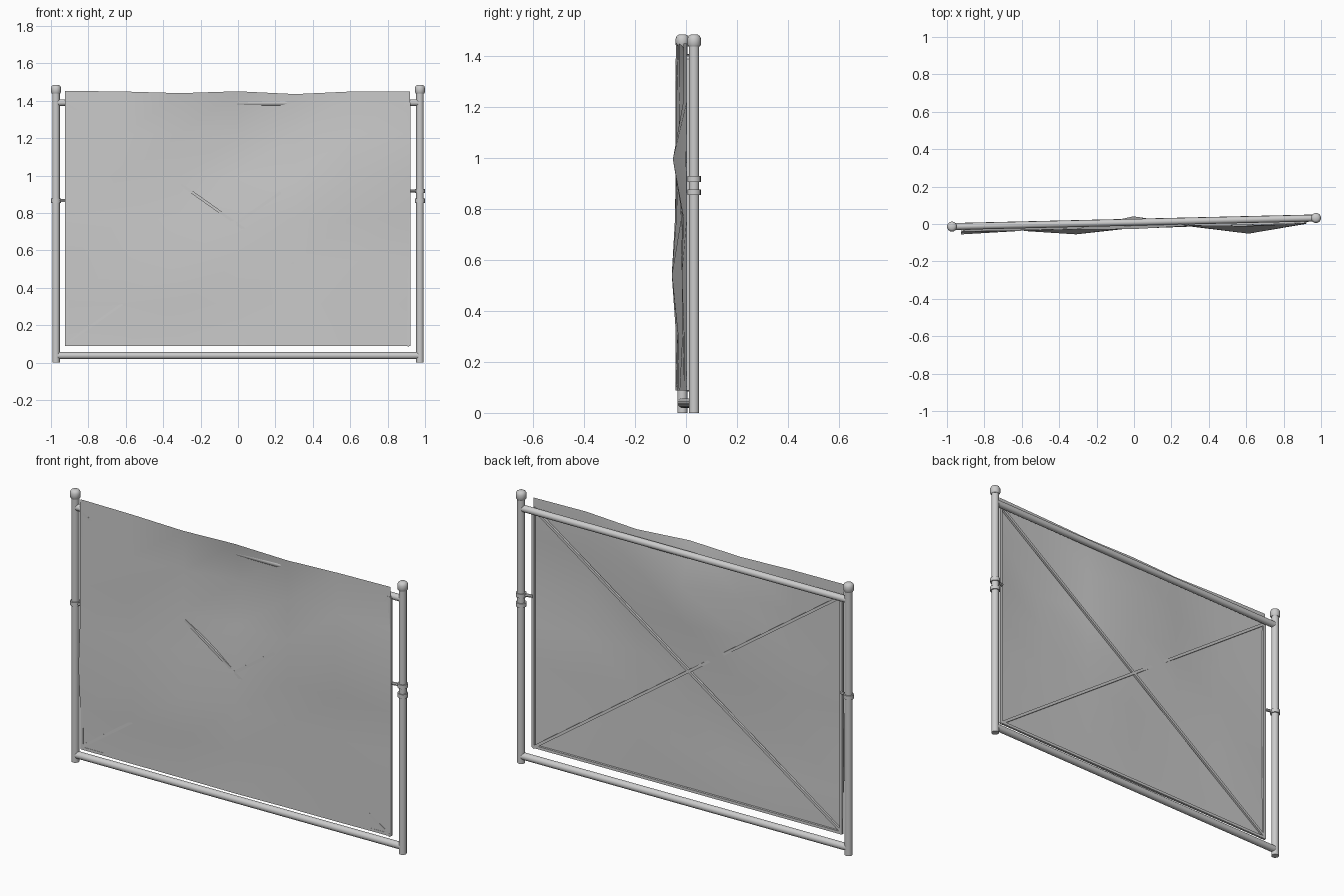
import bpy, bmesh
from mathutils import Vector

if "Cube" in bpy.data.objects:
    bpy.data.objects.remove(bpy.data.objects["Cube"])

FRAME = -0.022   # the inner frame sits a little in front of the posts


def P(x, d, z):
    """Point on the slightly turned panel plane; d is the offset towards the back."""
    return Vector((x, 0.009 + 0.0236 * x + d, z))


def finish(name, bm, angle=0.7):
    me = bpy.data.meshes.new(name)
    bm.to_mesh(me)
    bm.free()
    ob = bpy.data.objects.new(name, me)
    bpy.context.collection.objects.link(ob)
    bpy.ops.object.select_all(action='DESELECT')
    ob.select_set(True)
    bpy.context.view_layer.objects.active = ob
    bpy.ops.object.shade_smooth_by_angle(angle=angle)
    return ob


def tube(name, a, b, r, sides=16):
    bm = bmesh.new()
    v = b - a
    m = v.to_track_quat('Z', 'Y').to_matrix().to_4x4()
    m.translation = (a + b) / 2
    bmesh.ops.create_cone(bm, cap_ends=True, segments=sides, radius1=r, radius2=r,
                          depth=v.length, matrix=m)
    return finish(name, bm)


def bar(name, a, b, width=0.015, depth=0.012):
    """Flat bar between two points in the panel plane."""
    side = (b - a).cross(Vector((0, 1, 0))).normalized() * width / 2
    back = Vector((0, depth / 2, 0))
    bm = bmesh.new()
    ends = [[bm.verts.new(p + side * s + back * t)
             for s, t in ((-1, -1), (1, -1), (1, 1), (-1, 1))] for p in (a, b)]
    for e in ends:
        bm.faces.new(e)
    for i in range(4):
        k = (i + 1) % 4
        bm.faces.new((ends[0][i], ends[0][k], ends[1][k], ends[1][i]))
    bmesh.ops.recalc_face_normals(bm, faces=bm.faces)
    return finish(name, bm)


def lathe(name, centre, profile, sides=16):
    bm = bmesh.new()
    vs = [bm.verts.new((centre.x + r, centre.y, z)) for r, z in profile]
    es = [bm.edges.new(p) for p in zip(vs, vs[1:])]
    bmesh.ops.spin(bm, geom=vs + es, cent=(centre.x, centre.y, 0), axis=(0, 0, 1),
                   angle=6.2831853, steps=sides)
    bmesh.ops.remove_doubles(bm, verts=bm.verts, dist=0.0002)
    bmesh.ops.recalc_face_normals(bm, faces=bm.faces)
    return finish(name, bm)


# Posts with rounded caps
cap = [(0, 1.438), (0.022, 1.438), (0.027, 1.446), (0.027, 1.469), (0.022, 1.48),
       (0.014, 1.485), (0, 1.486)]
for side, s in (("left", -1), ("right", 1)):
    x = 0.973 * s
    tube(side + "_post", P(x, 0, 0), P(x, 0, 1.45), 0.02)
    lathe(side + "_post_cap", P(x, 0, 0), cap)
    # Upright of the thin inner frame
    bar(side + "_frame_bar", P(0.915 * s, FRAME, 0.09), P(0.915 * s, FRAME, 1.39))

# Horizontal rails and inner frame bottom
tube("bottom_rail", P(-0.973, 0, 0.038), P(0.973, 0, 0.038), 0.019)
tube("top_rail", P(-0.973, 0, 1.39), P(0.973, 0, 1.39), 0.018)
bar("bottom_frame_bar", P(-0.92, FRAME, 0.096), P(0.92, FRAME, 0.096))

# Crossed braces
bar("brace_falling", P(-0.915, FRAME, 1.385), P(0.915, FRAME, 0.09))
bar("brace_rising", P(-0.915, FRAME, 0.105), P(0.915, FRAME, 1.395))

# Clamp collars on the posts and the stubs reaching to the frame
for name, x, z in (("left_collar", -0.973, 0.866),
                   ("right_lower_collar", 0.973, 0.866),
                   ("right_upper_collar", 0.973, 0.918)):
    tube(name, P(x, 0, z - 0.011), P(x, 0, z + 0.011), 0.026)
tube("left_stub", P(-0.97, 0, 0.866), P(-0.92, -0.012, 0.866), 0.008, 8)
tube("right_stub", P(0.97, 0, 0.918), P(0.915, -0.012, 0.918), 0.009, 8)

# Wavy sheet: offsets in millimetres, rows from bottom to top
waves = ((-26, -29, -30, -34, -30, -30, -26),
         (-27, -28, -34, -26, -30, -32, -27),
         (-43, -30, -57, -30, -28, -40, -28),
         (-30, -32, -14, -27, -30, -34, -28),
         (-28, -32, -32, -7, -28, -75, -30),
         (-28, -32, -28, 32, -22, -34, -28),
         (-27, -30, -32, -36, -26, -34, -27))
top = (0.003, 0, -0.009, 0.001, -0.014, 0, 0)
bm = bmesh.new()
grid = []
for j, row in enumerate(waves):
    grid.append([bm.verts.new(P(-0.925 + 1.845 * i / 6, d / 1000,
                                0.088 + 1.362 * j / 6 + (top[i] if j == 6 else 0)))
                 for i, d in enumerate(row)])
for j in range(6):
    for i in range(6):
        bm.faces.new((grid[j][i], grid[j][i + 1], grid[j + 1][i + 1], grid[j + 1][i]))
finish("sheet", bm)
